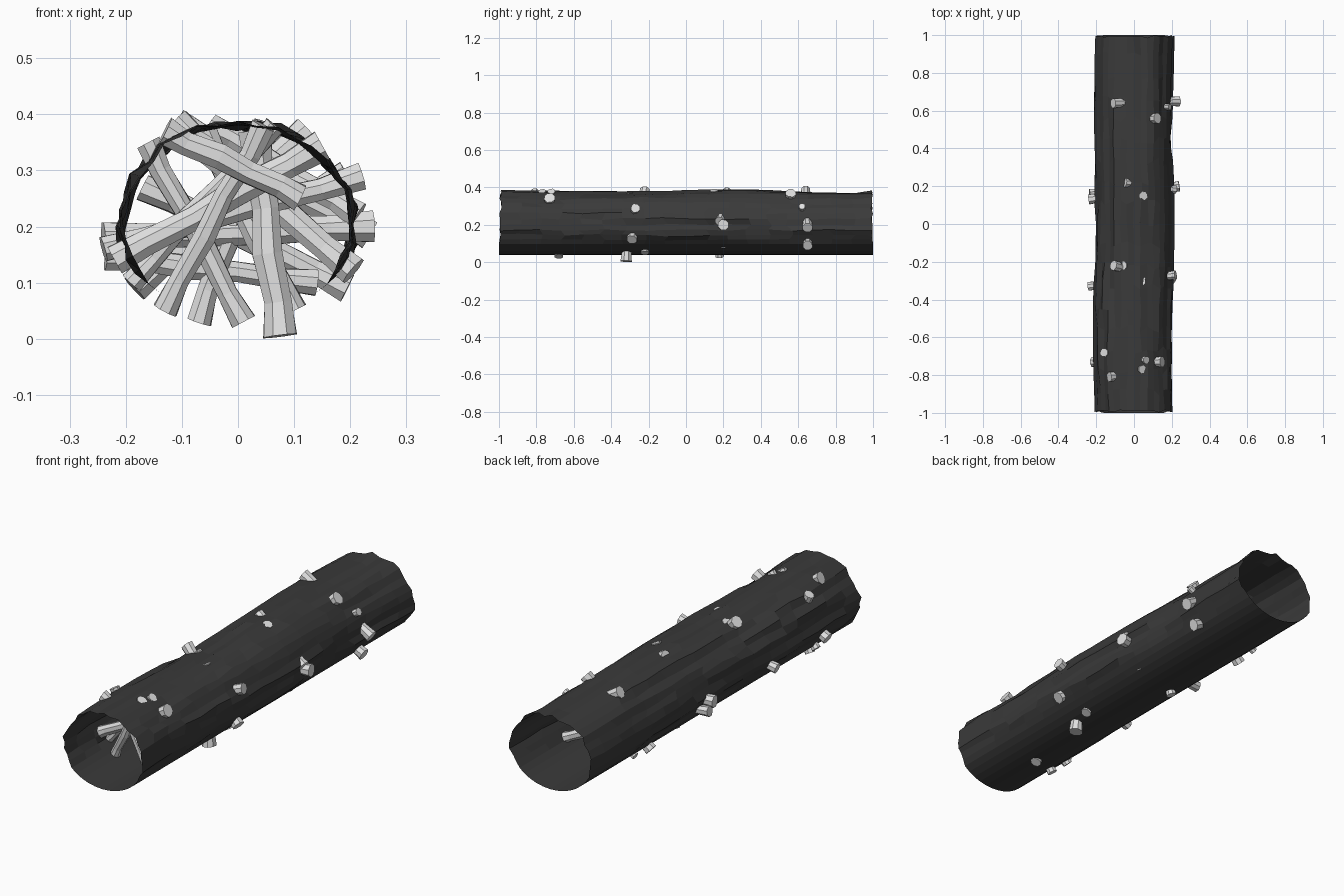
import bpy, bmesh, math, random
from mathutils import Vector

random.seed(7)
scene = bpy.context.scene
old = bpy.data.objects.get("Cube")
if old:
    bpy.data.objects.remove(old, do_unlink=True)


def make_material(name, value):
    mat = bpy.data.materials.new(name)
    mat.use_nodes = True
    colour = (value, value, value, 1)
    mat.diffuse_color = colour
    mat.node_tree.nodes["Principled BSDF"].inputs["Base Color"].default_value = colour
    return mat


def finish(bm, name, mat):
    bmesh.ops.recalc_face_normals(bm, faces=bm.faces)
    mesh = bpy.data.meshes.new(name)
    bm.to_mesh(mesh)
    bm.free()
    mesh.materials.append(mat)
    obj = bpy.data.objects.new(name, mesh)
    scene.collection.objects.link(obj)
    return obj


def bridge(bm, lower, upper):
    count = len(lower)
    for i in range(count):
        j = (i + 1) % count
        bm.faces.new((lower[i], lower[j], upper[j], upper[i]))


bark = make_material("dark bark", 0.042)
wood = make_material("pale wood", 0.75)

# Hollow trunk: open sheet, rough plates above and a smooth belly below
COLUMNS, ROWS = 36, 18
CENTRE_Z = 0.2


def trunk_shell():
    bm = bmesh.new()
    plate = [random.uniform(-1, 1) for _ in range(COLUMNS)]
    rings = []
    for row in range(ROWS + 1):
        along = -1 + 2 * row / ROWS
        ring = []
        for col in range(COLUMNS):
            angle = math.tau * col / COLUMNS
            # each plate keeps its depth for a few rows, then steps
            if random.random() < 0.3:
                plate[col] = random.uniform(-1, 1)
            rough = min(1, max(0, (math.sin(angle) + 0.65) * 4))
            wave = math.sin(along * 5 + 2 * math.cos(angle)) * 0.006
            bump = rough * (wave + 0.008 * plate[col])
            wide = 0.207 + bump
            tall = (0.183 if math.sin(angle) > 0 else 0.16) + bump
            turn = angle + rough * random.uniform(-0.03, 0.03)
            y = along
            if row in (0, ROWS):
                y *= 1 - rough * random.uniform(0, 0.015)
            else:
                y += rough * random.uniform(-0.02, 0.02)
            ring.append(bm.verts.new((wide * math.cos(turn), y,
                                      CENTRE_Z + tall * math.sin(turn))))
        rings.append(ring)
    for lower, upper in zip(rings, rings[1:]):
        bridge(bm, lower, upper)
    return finish(bm, "hollow_trunk", bark)


# Peg: eight-sided rod with flared, flat-cut ends and a slightly knotty waist
SIDES = 8
FLARE = ((0, 1), (0.16, 0.8), (0.4, 0.88), (0.62, 0.78), (0.85, 0.82), (1, 0.95))


def peg(name, start, end, radius):
    bm = bmesh.new()
    axis = (end - start).normalized()
    side = axis.cross(Vector((0, 1, 0))).normalized()
    front = axis.cross(side)
    rings = []
    for t, factor in FLARE:
        inner = 0 < t < 1
        middle = start.lerp(end, t)
        if inner:
            middle += side * random.uniform(-0.004, 0.004)
        ring = []
        for i in range(SIDES):
            a = math.tau * (i + 0.5) / SIDES
            r = radius * factor * random.uniform(0.93, 1.05)
            ring.append(bm.verts.new(middle + r * (side * math.cos(a) + front * math.sin(a))))
        rings.append(ring)
    for lower, upper in zip(rings, rings[1:]):
        bridge(bm, lower, upper)
    bm.faces.new(rings[0])
    bm.faces.new(rings[-1])
    return finish(bm, name, wood)


trunk_shell()

# Pegs crossing the trunk: start x, y, z, then end x, y, z, then radius
PEGS = (
    (-.13, -.73, .05, .045, -.77, .38, .024),
    (-.13, -.81, .37, .11, -.79, .25, .028),
    (.01, -.68, .03, -.16, -.68, .35, .025),
    (.15, -.73, .345, -.22, -.73, .14, .03),
    (-.19, -.69, .1, .065, -.72, .38, .022),
    (.075, -.32, .005, .03, -.3, .37, .033),
    (.22, -.27, .29, -.24, -.33, .16, .026),
    (.205, -.29, .12, -.11, -.22, .385, .03),
    (.1, -.22, .05, -.06, -.22, .37, .025),
    (.24, .2, .2, -.24, .13, .18, .03),
    (.215, .18, .22, -.05, .22, .38, .026),
    (-.07, .18, .03, .05, .15, .385, .024),
    (-.235, .16, .145, .14, .2, .1, .026),
    (.125, .56, .37, -.185, .52, .09, .03),
    (.19, .62, .3, -.18, .63, .1, .018),
    (.235, .65, .185, -.11, .64, .385, .029),
    (.195, .65, .09, -.17, .66, .27, .028),
)
for x1, y1, z1, x2, y2, z2, r in PEGS:
    peg("wooden_peg", Vector((x1, y1, z1)), Vector((x2, y2, z2)), r)
